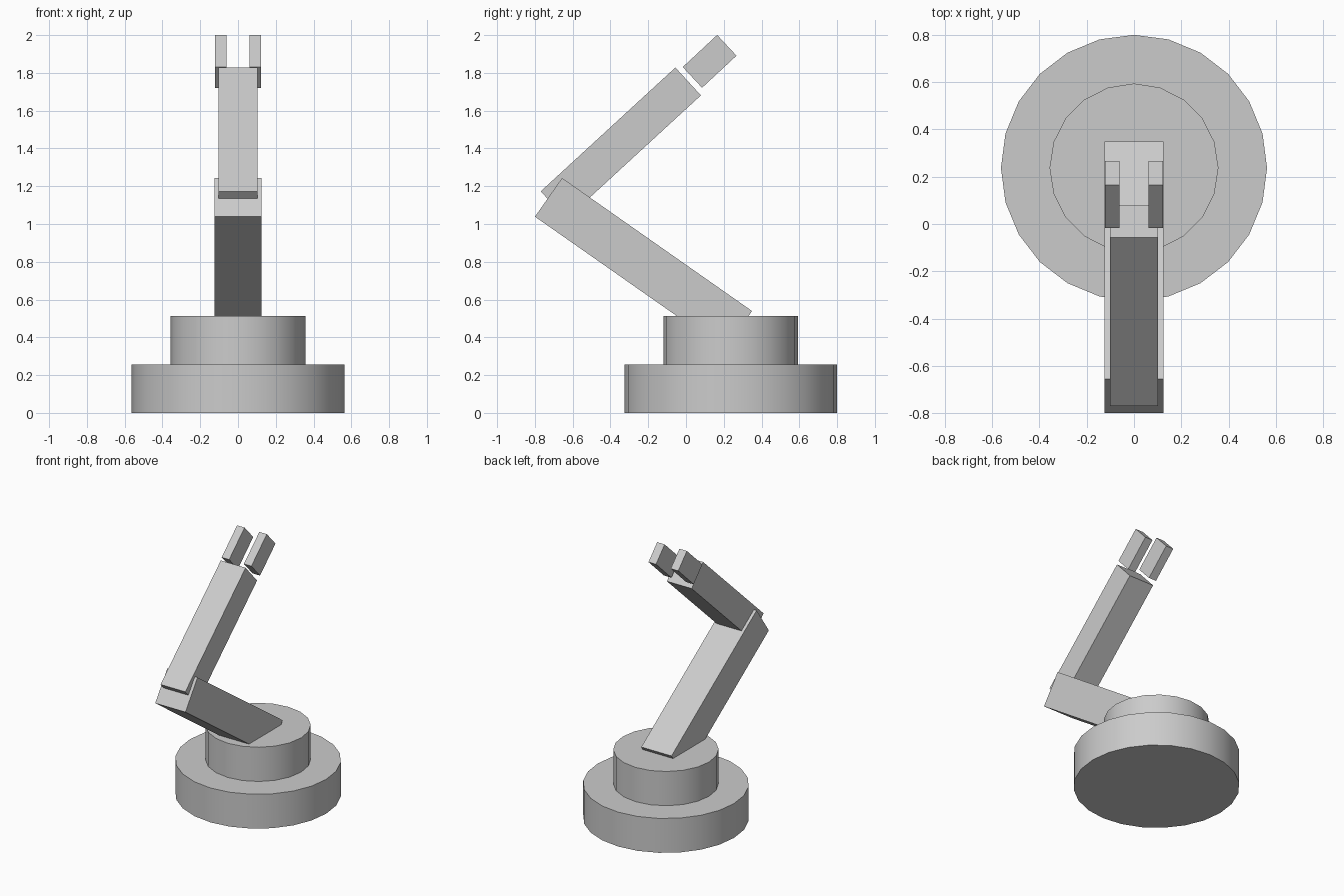
import bpy
import math

cube = bpy.data.objects.get("Cube")
if cube:
    bpy.data.objects.remove(cube, do_unlink=True)

# One plain grey for the whole machine
grey = bpy.data.materials.new("light_grey")
grey.use_nodes = True
GREY = (0.6, 0.6, 0.6, 1.0)
grey.diffuse_color = GREY
grey.node_tree.nodes["Principled BSDF"].inputs["Base Color"].default_value = GREY

BASE_Y = 0.237


def finish(name):
    ob = bpy.context.object
    ob.name = ob.data.name = name
    ob.data.materials.append(grey)
    return ob


def disc(name, radius, sides, z0, z1):
    """Upright cylinder with smooth sides and sharp rims."""
    bpy.ops.mesh.primitive_cylinder_add(
        vertices=sides, radius=radius, depth=z1 - z0,
        location=(0, BASE_Y, (z0 + z1) / 2))
    finish(name)
    bpy.ops.object.shade_smooth_by_angle(angle=math.radians(30))


def beam(name, x, y, z, width, length, thickness, tilt):
    """Box whose length runs along y, tilted about x (degrees)."""
    bpy.ops.mesh.primitive_cube_add(
        size=1, location=(x, y, z), rotation=(math.radians(tilt), 0, 0))
    ob = finish(name)
    ob.scale = (width, length, thickness)
    bpy.ops.object.transform_apply(location=False, rotation=False, scale=True)


# Stepped round base
disc("base", 0.5625, 24, 0.0, 0.257)
disc("turntable", 0.357, 20, 0.257, 0.513)

# Folded arm
beam("lower_arm", 0, -0.225, 0.789, 0.25, 1.228, 0.25, -35)
beam("upper_arm", 0, -0.345, 1.427, 0.205, 0.968, 0.2, 42.6)

# Pair of gripper fingers
for side, sx in (("left", 1), ("right", -1)):
    beam(side + "_finger", sx * 0.092, 0.125, 1.861, 0.062, 0.249, 0.15, 43)
